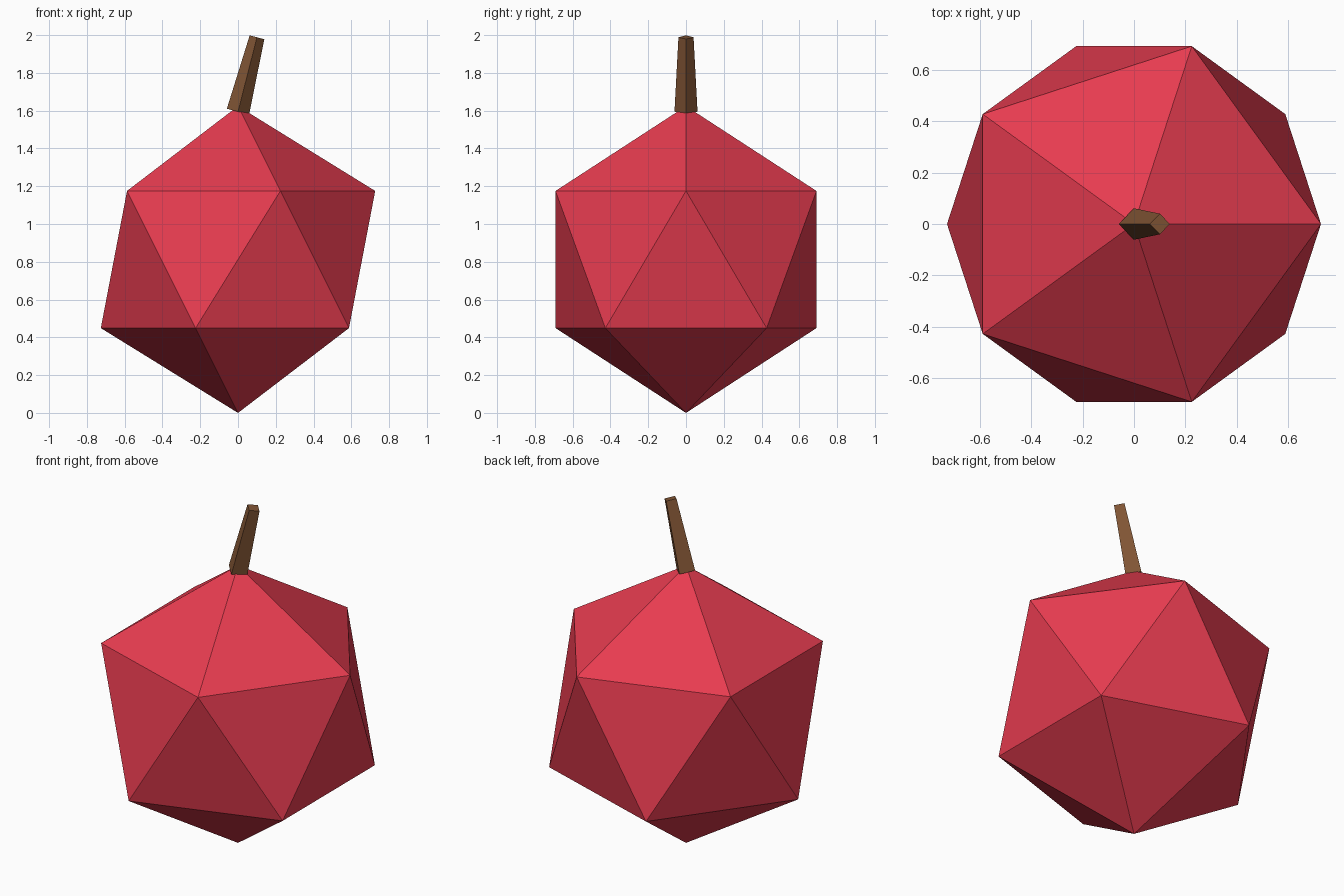
import bpy
import math

cube = bpy.data.objects.get("Cube")
if cube:
    bpy.data.objects.remove(cube, do_unlink=True)


def make_material(name, rgb):
    mat = bpy.data.materials.new(name)
    mat.use_nodes = True
    colour = (*rgb, 1.0)
    mat.diffuse_color = colour
    bsdf = next(n for n in mat.node_tree.nodes if n.type == "BSDF_PRINCIPLED")
    bsdf.inputs["Base Color"].default_value = colour
    return mat


def finish(name, mat):
    obj = bpy.context.object
    obj.name = name
    obj.data.materials.append(mat)
    bpy.ops.object.shade_flat()
    return obj


RADIUS = 0.812
STEM_LENGTH = RADIUS / 2
STEM_TILT = 0.25
STEM_BASE_Z = 1.595

# Faceted fruit body
bpy.ops.mesh.primitive_ico_sphere_add(subdivisions=1, radius=RADIUS,
                                      location=(0, 0, RADIUS))
finish("fruit_body", make_material("red skin", (0.8, 0.045, 0.08)))

# Four-sided tapered stem, leaning towards +x
half = STEM_LENGTH / 2
bpy.ops.mesh.primitive_cone_add(
    vertices=4, radius1=0.061, radius2=0.04, depth=STEM_LENGTH,
    location=(half * math.sin(STEM_TILT), 0,
              STEM_BASE_Z + half * math.cos(STEM_TILT)),
    rotation=(0, STEM_TILT, 0))
finish("stem", make_material("brown stem", (0.22, 0.09, 0.035)))
